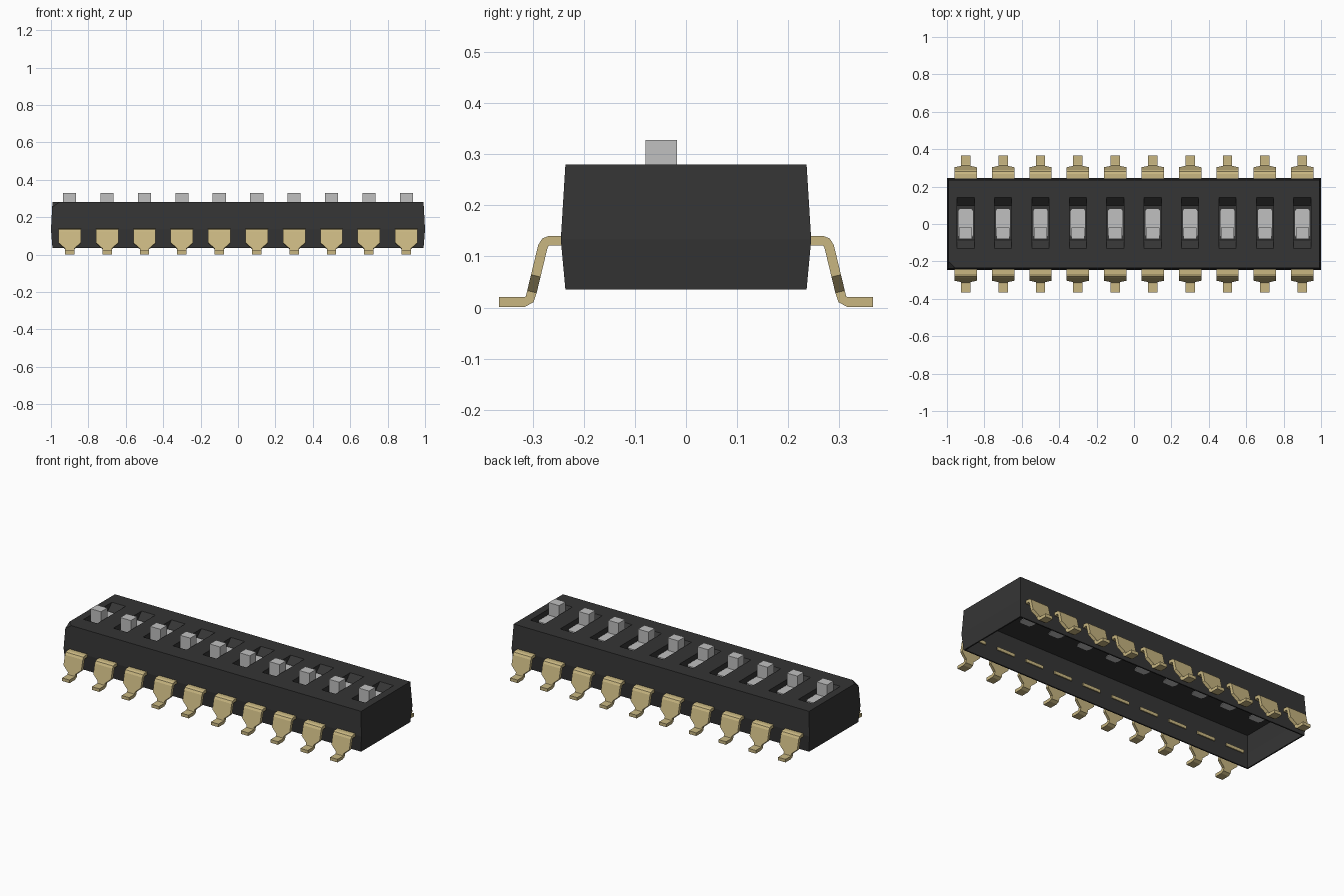
import bpy
import bmesh
import math
from mathutils import Vector, Matrix

cube = bpy.data.objects.get("Cube")
if cube:
    bpy.data.objects.remove(cube)


def material(name, rgb):
    m = bpy.data.materials.new(name)
    m.use_nodes = True
    m.diffuse_color = (*rgb, 1)
    m.node_tree.nodes["Principled BSDF"].inputs["Base Color"].default_value = (*rgb, 1)
    return m


BLACK = material("black plastic", (0.035, 0.035, 0.035))
GREY = material("light grey plastic", (0.53, 0.53, 0.53))
GOLD = material("gold metal", (0.58, 0.47, 0.22))


def loft(bm, rings):
    """Join equal-sized rings of points into a capped solid."""
    loops = [[bm.verts.new(p) for p in ring] for ring in rings]
    n = len(loops[0])
    for a, b in zip(loops, loops[1:]):
        for i in range(n):
            bm.faces.new((a[i], a[(i + 1) % n], b[(i + 1) % n], b[i]))
    bm.faces.new(loops[0])
    bm.faces.new(loops[-1])


def rect(x0, x1, y0, y1, z):
    return [(x0, y0, z), (x1, y0, z), (x1, y1, z), (x0, y1, z)]


def finish(bm, name, mat):
    bmesh.ops.recalc_face_normals(bm, faces=bm.faces[:])
    mesh = bpy.data.meshes.new(name)
    bm.to_mesh(mesh)
    bm.free()
    mesh.materials.append(mat)
    obj = bpy.data.objects.new(name, mesh)
    bpy.context.collection.objects.link(obj)
    return obj


columns = [-0.9 + 0.2 * i for i in range(10)]

# Housing: drafted block, widest at the parting line
bm = bmesh.new()
loft(bm, [rect(-x, x, -y, y, z) for x, y, z in
          ((0.992, 0.236, 0.035), (1.0, 0.245, 0.133), (0.992, 0.236, 0.28))])

# Chamfered orientation corner
cut = bmesh.ops.bisect_plane(bm, geom=bm.verts[:] + bm.edges[:] + bm.faces[:],
                             plane_co=(-0.955, -0.236, 0.28),
                             plane_no=(-1, -1, 1.5), clear_outer=True)
bmesh.ops.holes_fill(bm, edges=[e for e in bm.edges if e.is_boundary])
housing = finish(bm, "housing", BLACK)

# Cutters: open underside and a ramped slot for each switch
bm = bmesh.new()
loft(bm, [rect(-x, x, -y, y, z) for x, y, z in
          ((0.984, 0.228, 0.0), (0.984, 0.228, 0.035),
           (0.992, 0.237, 0.133), (0.984, 0.228, 0.236))])
for x in columns:
    loft(bm, [rect(x - 0.046, x + 0.046, y0, y1, z) for y0, y1, z in
              ((-0.085, 0.1, 0.24), (-0.13, 0.142, 0.28), (-0.13, 0.142, 0.3))])
cutter = finish(bm, "housing_cutter", BLACK)
cutter.hide_render = True
mod = housing.modifiers.new("cuts", 'BOOLEAN')
mod.operation = 'DIFFERENCE'
mod.solver = 'EXACT'
mod.object = cutter
bpy.context.view_layer.objects.active = housing
housing.select_set(True)
bpy.ops.object.modifier_apply(modifier=mod.name)
bpy.data.objects.remove(cutter)

# Sliders: a flat plate in the slot with an upright knob at the front
for i, x in enumerate(columns):
    bm = bmesh.new()
    outline = [(-0.033, -0.078), (0.033, -0.078), (0.041, -0.06), (0.041, 0.07),
               (0.032, 0.083), (-0.032, 0.083), (-0.041, 0.07), (-0.041, -0.06)]
    loft(bm, [[(x + px, py, z) for px, py in outline] for z in (0.232, 0.252)])
    loft(bm, [rect(x - 0.035, x + 0.035, -0.079, -0.018, z) for z in (0.25, 0.328)])
    finish(bm, f"slider_{i + 1}", GREY)

# Gull-wing lead path: distance out, height, half width
path = [(0.23, 0.131, 0.06), (0.267, 0.131, 0.06), (0.275, 0.128, 0.06),
        (0.28, 0.12, 0.06), (0.294, 0.062, 0.06), (0.3015, 0.031, 0.025),
        (0.306, 0.016, 0.025), (0.316, 0.011, 0.025), (0.366, 0.011, 0.025)]


def lead_rings():
    pts = [Vector((-y, z)) for y, z, w in path]
    rings = []
    for k, (p, (_, _, w)) in enumerate(zip(pts, path)):
        d = (pts[min(k + 1, len(pts) - 1)] - pts[max(k - 1, 0)]).normalized()
        off = Vector((-d.y, d.x)) * 0.0095
        a, b = p + off, p - off
        rings.append([(-w, a.x, a.y), (w, a.x, a.y), (w, b.x, b.y), (-w, b.x, b.y)])
    return rings


# Leads along both long sides
for side, angle in (("front", 0), ("back", math.pi)):
    for i, x in enumerate(columns):
        bm = bmesh.new()
        loft(bm, lead_rings())
        bmesh.ops.transform(bm, verts=bm.verts[:], matrix=Matrix.Translation((x, 0, 0))
                            @ Matrix.Rotation(angle, 4, 'Z'))
        finish(bm, f"{side}_lead_{i + 1}", GOLD)
